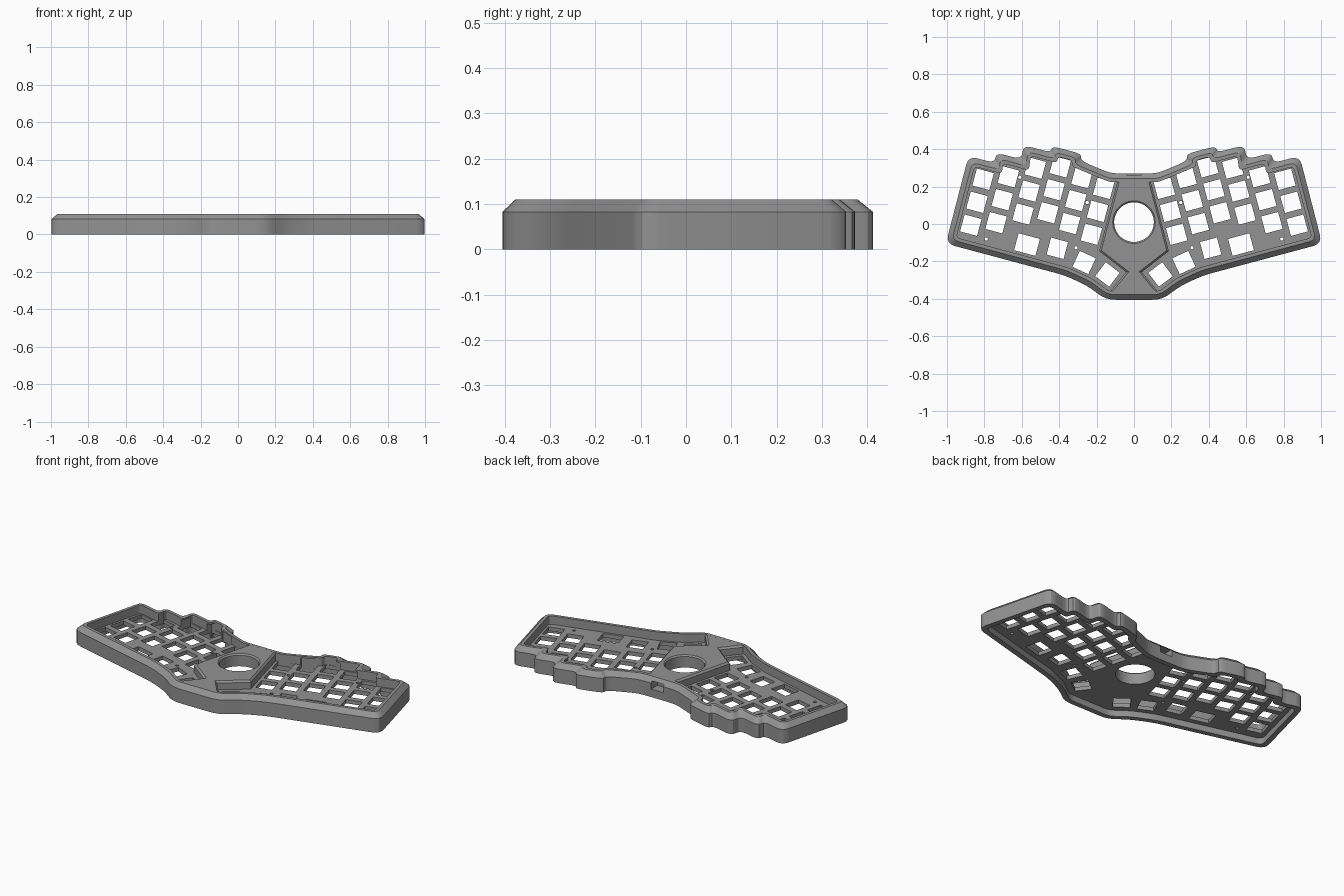
import bpy, bmesh, math
from mathutils import Vector

if "Cube" in bpy.data.objects:
    bpy.data.objects.remove(bpy.data.objects["Cube"])

grey = bpy.data.materials.new("case grey")
grey.diffuse_color = (0.29, 0.29, 0.29, 1)
grey.use_nodes = True
grey.node_tree.nodes["Principled BSDF"].inputs["Base Color"].default_value = grey.diffuse_color

TILT = math.radians(15)
PITCH, KEY = 0.127, 0.094
TOP, PLATE_TOP, PLATE_BOTTOM = 0.11, 0.06, 0.037


def mirrored(half):
    """Close a right-half outline (top centre to bottom centre) clockwise."""
    return half + [(-x, y) for x, y in reversed(half) if x > 1e-6]


def inset(pts, d):
    """Miter inset of a clockwise polygon."""
    out, n = [], len(pts)
    for i in range(n):
        a, b, c = (Vector(pts[(i + k) % n]) for k in (-1, 0, 1))
        e, f = (b - a).normalized(), (c - b).normalized()
        n1, n2 = Vector((e.y, -e.x)), Vector((f.y, -f.x))
        out.append(tuple(b + (n1 + n2) * d / (1 + n1.dot(n2))))
    return out


def rounded(pts, r, steps=5):
    """Replace every corner by a small curve."""
    out, n = [], len(pts)
    for i in range(n):
        a, b, c = (Vector(pts[(i + k) % n]) for k in (-1, 0, 1))
        p = b + (a - b).normalized() * min(r, 0.45 * (a - b).length)
        q = b + (c - b).normalized() * min(r, 0.45 * (c - b).length)
        for k in range(steps):
            t = k / (steps - 1)
            out.append(tuple(p * (1 - t) ** 2 + b * 2 * t * (1 - t) + q * t * t))
    return out


def add_loft(bm, rings):
    """Loft (points, z) rings and cap both ends."""
    loops = [[bm.verts.new((x, y, z)) for x, y in pts] for pts, z in rings]
    for lo, hi in zip(loops, loops[1:]):
        n = len(lo)
        for i in range(n):
            j = (i + 1) % n
            bm.faces.new((lo[i], lo[j], hi[j], hi[i]))
    bm.faces.new(loops[0])
    bm.faces.new(loops[-1])


def circle(x, y, r, n):
    return [(x + r * math.cos(2 * math.pi * i / n), y + r * math.sin(2 * math.pi * i / n)) for i in range(n)]


def rect(x, y, w, h, angle=0.0):
    c, s = math.cos(angle), math.sin(angle)
    return [(x + c * a * w / 2 - s * b * h / 2, y + s * a * w / 2 + c * b * h / 2)
            for a, b in ((-1, -1), (1, -1), (1, 1), (-1, 1))]


def make(name, bm):
    bmesh.ops.recalc_face_normals(bm, faces=bm.faces)
    me = bpy.data.meshes.new(name)
    bm.to_mesh(me)
    bm.free()
    ob = bpy.data.objects.new(name, me)
    bpy.context.collection.objects.link(ob)
    me.materials.append(grey)
    return ob


def cut(ob, cutter):
    bpy.context.view_layer.objects.active = ob
    m = ob.modifiers.new("cut", 'BOOLEAN')
    m.operation, m.solver, m.object = 'DIFFERENCE', 'EXACT', cutter
    bpy.ops.object.modifier_apply(modifier=m.name)


# case shell: stepped outline, chamfered rim, pocket above and below the key plate
outline = mirrored([
    (0, 0.27), (0.12, 0.27), (0.19, 0.298), (0.285, 0.338), (0.281, 0.375),
    (0.437, 0.416), (0.446, 0.383), (0.591, 0.422), (0.601, 0.345), (0.736, 0.382),
    (0.745, 0.326), (0.885, 0.364), (1.006, -0.105), (0.37, -0.275), (0.25, -0.33),
    (0.15, -0.405), (0, -0.405)])
outer = rounded(outline, 0.05)
rim = rounded(inset(outline, 0.028), 0.035)
pocket = rounded(inset(outline, 0.046), 0.022)
under = rounded(inset(outline, 0.03), 0.035)
bm = bmesh.new()
add_loft(bm, [(under, PLATE_BOTTOM), (under, 0), (outer, 0), (outer, 0.083),
              (rim, TOP), (pocket, TOP), (pocket, PLATE_TOP)])
shell = make("case_shell", bm)

# key and screw openings for the right half: (points), mirrored to the left
openings = []
for col, top in enumerate((0.022, 0.07, 0.152, 0.193, 0.167, 0.142)):
    u = 0.841 - PITCH * col
    for row in range(3):
        v = top - PITCH * row
        x = u * math.cos(TILT) - v * math.sin(TILT)
        y = u * math.sin(TILT) + v * math.cos(TILT)
        openings.append(rect(x, y, KEY, KEY, TILT))
for x, y, w, deg in ((0.572, -0.11, 0.118, 15), (0.41, -0.13, KEY, 15),
                     (0.267, -0.206, KEY, 25), (0.142, -0.27, KEY, 37)):
    openings.append(rect(x, y, w, KEY, math.radians(deg)))
for x, y in ((0.79, -0.08), (0.31, -0.127), (0.25, 0.115), (0.61, 0.25)):
    openings.append(circle(x, y, 0.009, 12))
bm = bmesh.new()
for pts in openings:
    for side in (1, -1):
        ring = [(side * x, y) for x, y in pts]
        add_loft(bm, [(ring, 0.01), (ring, 0.1)])
key_cutter = make("key_cutter", bm)

# round centre opening with chamfered lip, and the cable port in the back wall
bm = bmesh.new()
add_loft(bm, [(circle(0, 0.01, r, 64), z) for r, z in
              ((0.106, -0.05), (0.106, 0.102), (0.122, 0.118))])
port = rect(0, 0.255, 0.08, 0.09)
add_loft(bm, [(port, 0.047), (port, 0.092)])
centre_cutter = make("centre_cutter", bm)

# raised centre console, narrowing to a neck and flaring into the front rim
console = mirrored([(0, 0.235), (0.087, 0.235), (0.186, -0.145), (0.042, -0.257),
                    (0.135, -0.37), (0, -0.37)])
bm = bmesh.new()
add_loft(bm, [(console, 0.05), (console, TOP - 0.0102), (inset(console, 0.01), TOP - 0.0002)])
centre = make("centre_console", bm)

cut(shell, key_cutter)
cut(shell, centre_cutter)
cut(centre, centre_cutter)
for ob in (key_cutter, centre_cutter):
    bpy.data.objects.remove(ob)

# smooth the curved walls, keep the edges crisp
for ob in (shell, centre):
    bpy.ops.object.select_all(action='DESELECT')
    ob.select_set(True)
    bpy.context.view_layer.objects.active = ob
    bpy.ops.object.shade_smooth_by_angle(angle=math.radians(25))
